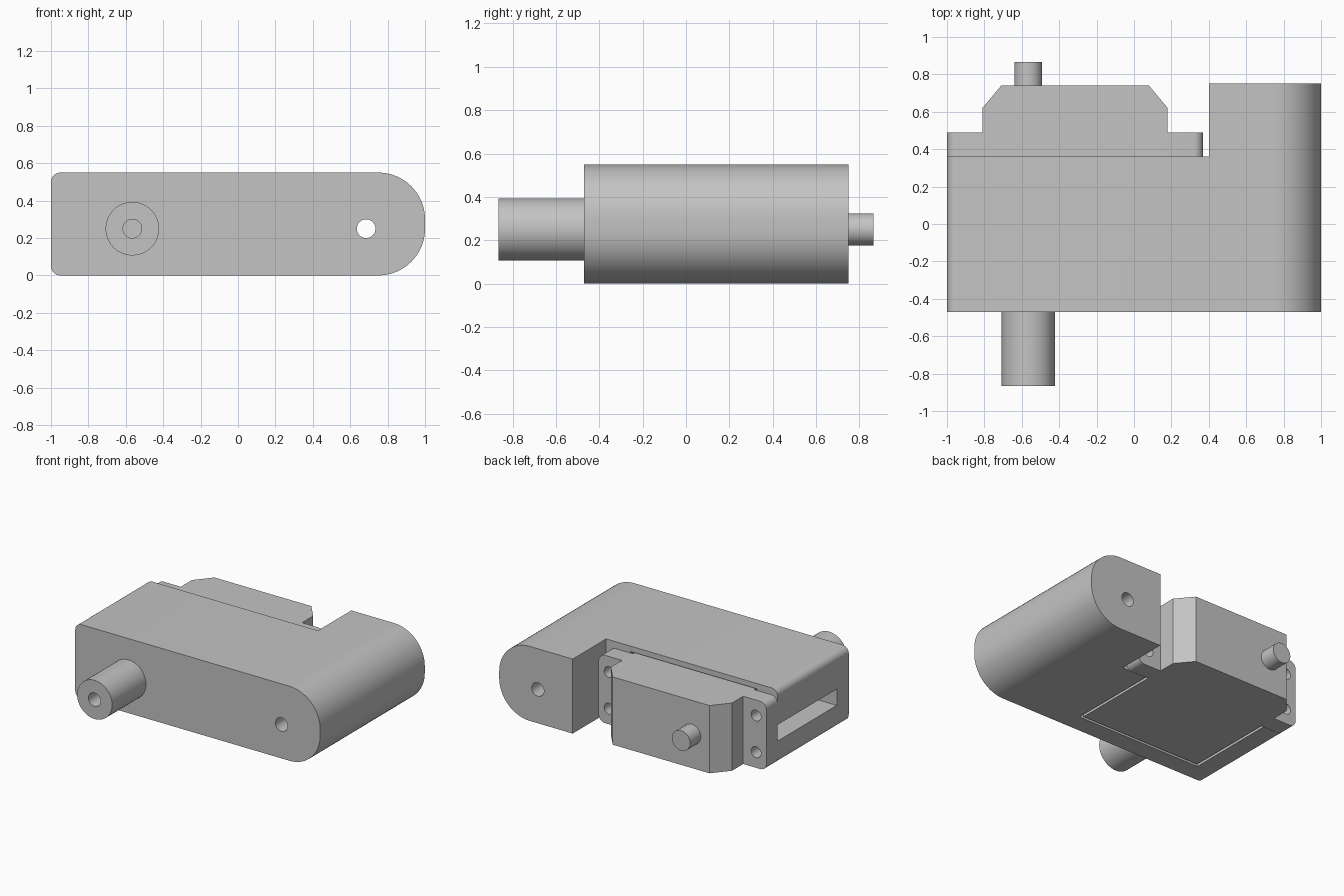
import bpy, bmesh, math
from mathutils import Matrix

cube = bpy.data.objects.get("Cube")
if cube:
    bpy.data.objects.remove(cube, do_unlink=True)

grey = bpy.data.materials.new("Plain grey")
grey.use_nodes = True
colour = (0.55, 0.55, 0.55, 1)
grey.diffuse_color = colour
grey.node_tree.nodes["Principled BSDF"].inputs["Base Color"].default_value = colour

AXIS_Z = 0.25
SHAFT_X = -0.565


def finish(name, bm):
    bmesh.ops.recalc_face_normals(bm, faces=bm.faces)
    mesh = bpy.data.meshes.new(name)
    bm.to_mesh(mesh)
    bm.free()
    mesh.materials.append(grey)
    obj = bpy.data.objects.new(name, mesh)
    bpy.context.collection.objects.link(obj)
    return obj


def extrude(name, points, vector):
    """Prism from a closed outline of 3D points."""
    bm = bmesh.new()
    face = bm.faces.new([bm.verts.new(p) for p in points])
    moved = bmesh.ops.extrude_face_region(bm, geom=[face])["geom"]
    bmesh.ops.translate(bm, vec=vector, verts=[g for g in moved if isinstance(g, bmesh.types.BMVert)])
    return finish(name, bm)


def rounded_slab(name, x0, x1, y0, y1, z1, r_left, r_right):
    """Slab standing on the ground, with rounded corners in the front outline."""
    corners = [(x1, z1, -1, -1, r_right, 0), (x0, z1, 1, -1, r_left, 90),
               (x0, 0, 1, 1, r_left, 180), (x1, 0, -1, 1, r_right, 270)]
    points = []
    for x, z, sx, sz, r, start in corners:
        steps = 16 if r > 0.1 else 6
        for i in range(steps + 1):
            a = math.radians(start + 90 * i / steps)
            points.append((x + sx * r + r * math.cos(a), y0, z + sz * r + r * math.sin(a)))
    return extrude(name, points, (0, y1 - y0, 0))


def box(name, x0, x1, y0, y1, z0, z1):
    return extrude(name, [(x0, y0, z0), (x1, y0, z0), (x1, y1, z0), (x0, y1, z0)], (0, 0, z1 - z0))


def rod(name, x, z, radius, y0, y1):
    """Cylinder along the y axis."""
    bm = bmesh.new()
    place = Matrix.Translation((x, (y0 + y1) / 2, z)) @ Matrix.Rotation(math.pi / 2, 4, "X")
    bmesh.ops.create_cone(bm, cap_ends=True, segments=48, radius1=radius, radius2=radius,
                          depth=y1 - y0, matrix=place)
    return finish(name, bm)


def cut(obj, *cutters):
    for cutter in cutters:
        mod = obj.modifiers.new("Cut", "BOOLEAN")
        mod.operation = "DIFFERENCE"
        mod.solver = "EXACT"
        mod.object = cutter
        bpy.context.view_layer.objects.active = obj
        bpy.ops.object.modifier_apply(modifier=mod.name)
        bpy.data.objects.remove(cutter, do_unlink=True)


# Housing with rear step, motor pocket open below and behind, cable slot, pivot hole
housing = rounded_slab("housing", -1, 1, -0.47, 0.75, 0.55, 0.05, 0.25)
cut(housing,
    box("step_cutter", -1.2, 0.4, 0.36, 1, -0.2, 0.8),
    box("pocket_cutter", -0.83, 0.2, -0.33, 0.5, -0.1, 0.51),
    box("cable_slot_cutter", -1.1, -0.7, -0.33, 0.5, 0.17, 0.29),
    rod("pivot_cutter", 0.685, AXIS_Z, 0.05, -0.6, 0.9))

# Front drive boss with a blind bore
boss = rod("drive_boss", SHAFT_X, AXIS_Z, 0.143, -0.865, -0.47)
cut(boss, rod("bore_cutter", SHAFT_X, AXIS_Z, 0.05, -1, -0.5))

# Motor case with chamfered rear corners
case_outline = [(-0.81, -0.31), (0.18, -0.31), (0.18, 0.62), (0.08, 0.74), (-0.71, 0.74), (-0.81, 0.62)]
motor_case = extrude("motor_case", [(x, y, 0) for x, y in case_outline], (0, 0, 0.5))

# Mounting flange with four screw holes
flange = rounded_slab("mounting_flange", -1, 0.37, 0.362, 0.49, 0.5, 0.05, 0.05)
for x in (-0.915, 0.285):
    for z in (0.115, 0.385):
        cut(flange, rod("screw_cutter", x, z, 0.04, 0.3, 0.6))

# Rear stub shaft
stub = rod("rear_stub", SHAFT_X, AXIS_Z, 0.074, 0.73, 0.865)

# Smooth the round surfaces, keep the edges sharp
bpy.ops.object.select_all(action="DESELECT")
for obj in (housing, boss, motor_case, flange, stub):
    obj.select_set(True)
    bpy.context.view_layer.objects.active = obj
bpy.ops.object.shade_smooth_by_angle(angle=math.radians(30))
